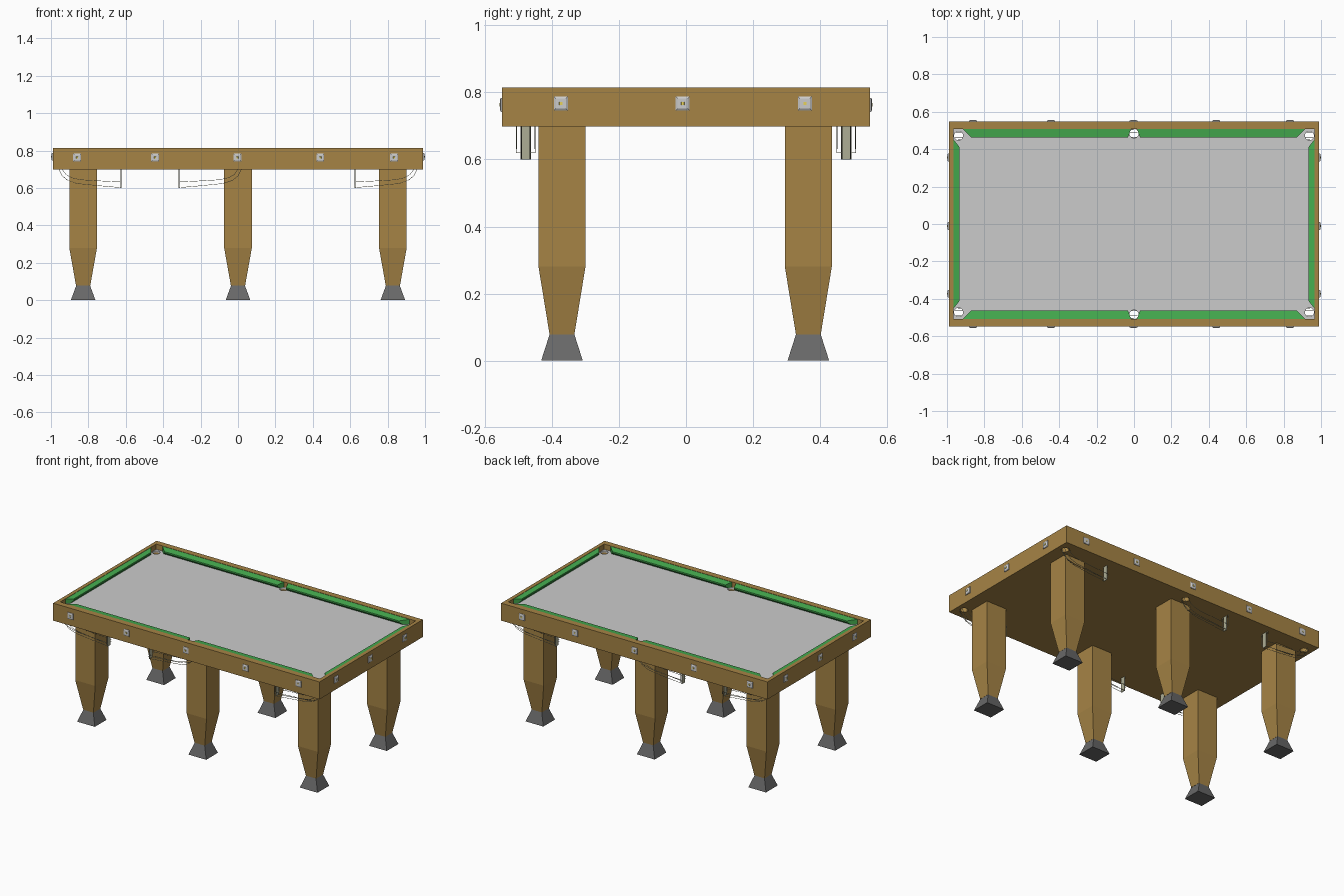
import bpy, bmesh
from math import radians
from mathutils import Matrix, Vector

if "Cube" in bpy.data.objects:
    bpy.data.objects.remove(bpy.data.objects["Cube"])


def material(name, rgb):
    m = bpy.data.materials.new(name)
    m.diffuse_color = (*rgb, 1)
    m.use_nodes = True
    m.node_tree.nodes["Principled BSDF"].inputs["Base Color"].default_value = m.diffuse_color
    return m


WOOD = material("wood", (0.38, 0.23, 0.06))
GREEN = material("green_cloth", (0.06, 0.42, 0.08))
BLACK = material("black_rubber", (0.14, 0.14, 0.14))
GOLD = material("brass", (0.80, 0.65, 0.10))
OLIVE = material("rack_metal", (0.42, 0.42, 0.30))


def finish(name, bm, mat=None):
    bmesh.ops.recalc_face_normals(bm, faces=bm.faces)
    me = bpy.data.meshes.new(name)
    bm.to_mesh(me)
    bm.free()
    ob = bpy.data.objects.new(name, me)
    bpy.context.collection.objects.link(ob)
    if mat:
        me.materials.append(mat)
    return ob


def loft(name, rings, mat=None, matrix=Matrix()):
    """Skin a solid through rings of points."""
    bm = bmesh.new()
    vs = [[bm.verts.new(matrix @ Vector(p)) for p in r] for r in rings]
    n = len(vs[0])
    for a, b in zip(vs, vs[1:]):
        for i in range(n):
            j = (i + 1) % n
            bm.faces.new((a[i], a[j], b[j], b[i]))
    bm.faces.new(vs[0])
    bm.faces.new(vs[-1])
    return finish(name, bm, mat)


def rect(z, hx, hy):
    return [(-hx, -hy, z), (hx, -hy, z), (hx, hy, z), (-hx, hy, z)]


def box(name, hx, hy, z0, z1, mat=None, loc=(0, 0, 0)):
    return loft(name, [rect(z0, hx, hy), rect(z1, hx, hy)], mat, Matrix.Translation(loc))


def cut(ob, cutter):
    mod = ob.modifiers.new("cut", 'BOOLEAN')
    mod.operation = 'DIFFERENCE'
    mod.solver = 'EXACT'
    mod.object = cutter
    bpy.context.view_layer.objects.active = ob
    bpy.ops.object.modifier_apply(modifier=mod.name)


def wire(name, pts, r=0.0013):
    cu = bpy.data.curves.new(name, 'CURVE')
    cu.dimensions = '3D'
    cu.bevel_depth = r
    cu.bevel_resolution = 1
    cu.use_fill_caps = True
    sp = cu.splines.new('POLY')
    sp.points.add(len(pts) - 1)
    for p, co in zip(sp.points, pts):
        p.co = (*co, 1)
    cu.materials.append(OLIVE)
    bpy.context.collection.objects.link(bpy.data.objects.new(name, cu))


BOTTOM, BED, TOP = 0.698, 0.78, 0.815
IN_X, IN_Y = 0.965, 0.509

# Cutters: playing well and six through pockets
well = box("well_cutter", IN_X, IN_Y, BED - 0.012, 0.9)
bm = bmesh.new()
for sy in (-1, 1):
    for x, y in ((-0.938, 0.472), (0, 0.484), (0.938, 0.472)):
        bmesh.ops.create_cone(bm, cap_ends=True, segments=24, radius1=0.024, radius2=0.024,
                              depth=0.4, matrix=Matrix.Translation((x, sy * y, 0.75)))
pockets = finish("pocket_cutter", bm)

# Wooden frame and grey bed
frame = box("table_frame", 0.99, 0.549, BOTTOM, TOP, WOOD)
cut(frame, well)
cut(frame, pockets)
bed = box("playing_bed", IN_X, IN_Y, BED - 0.012, BED)
cut(bed, pockets)
for c in (well, pockets):
    bpy.data.objects.remove(c)


def cushion(name, nose_d, back_d, nose, back, place):
    """Undercut cushion; nose and back are (start, end) along its rail."""
    mid = nose_d + 0.4 * (back_d - nose_d)
    profile = [(back_d, BED), (back_d, 0.813), (nose_d, 0.807), (nose_d, 0.798), (mid, BED)]
    rings = []
    for e in (0, 1):
        ring = []
        for d, z in profile:
            t = (d - nose_d) / (back_d - nose_d)
            ring.append(place(nose[e] + t * (back[e] - nose[e]), d, z))
        rings.append(ring)
    loft(name, rings, GREEN)


# Four long cushions and two end cushions
for s in (-1, 1):
    for h in (-1, 1):
        cushion("long_cushion", 0.463, IN_Y, (0.032, 0.872), (0.016, 0.918),
                lambda u, d, z: (h * u, s * d, z))
    cushion("end_cushion", 0.932, IN_X, (-0.41, 0.41), (-0.452, 0.452),
            lambda u, d, z: (s * d, u, z))

# Six tapered legs with flared feet
for x in (-0.828, 0, 0.828):
    for y in (-0.37, 0.365):
        at = Matrix.Translation((x, y, 0))
        loft("leg", [rect(0.078, 0.038, 0.037), rect(0.28, 0.074, 0.070),
                     rect(BOTTOM, 0.074, 0.070)], WOOD, at)
        loft("foot", [rect(0, 0.066, 0.062), rect(0.078, 0.037, 0.037)], BLACK, at)


def marker(x, y, z, turn, out):
    m = Matrix.Translation((x, y, z)) @ Matrix.Rotation(radians(turn), 4, 'Z') \
        @ Matrix.Rotation(radians(90), 4, 'X')
    loft("marker_plate", [rect(0, 0.021, 0.021), rect(out * 0.4, 0.021, 0.021),
                          rect(out * 0.8, 0.015, 0.015)], None, m)
    loft("marker_stud", [rect(out * 0.5, 0.007, 0.007), rect(out, 0.004, 0.004)], GOLD, m)


# Square markers round the frame
for x in (-0.86, -0.443, -0.003, 0.44, 0.835):
    marker(x, -0.549, 0.763, 0, 0.008)
    marker(x, 0.549, 0.763, 180, 0.008)
for y in (-0.373, -0.01, 0.355):
    marker(0.99, y, 0.767, 90, 0.01)
    marker(-0.99, y, 0.767, -90, 0.01)

# Ball racks hanging under the pockets
LOW = [(-0.018, 0.70), (0.0, 0.665), (0.03, 0.641), (0.08, 0.624), (0.2, 0.612), (0.315, 0.602)]
HIGH = [(0.0, 0.70), (0.02, 0.672), (0.05, 0.655), (0.1, 0.644), (0.2, 0.638), (0.315, 0.632)]
for s in (-1, 1):
    for px, run in ((-0.94, 1), (0, -1), (0.94, -1)):
        y0 = s * 0.478
        for name, path, off in (("rack_floor_rail", LOW, 0.013), ("rack_side_rail", HIGH, 0.027)):
            for side in (-off, off):
                wire(name, [(px + run * d, y0 + side, z) for d, z in path])
        ex = px + run * 0.315
        wire("rack_hoop", [(ex, y0 - 0.028, 0.70), (ex, y0 - 0.028, 0.62),
                           (ex, y0 + 0.028, 0.62), (ex, y0 + 0.028, 0.70)])
        box("rack_end_plate", 0.002, 0.016, 0.60, BOTTOM, OLIVE, (ex, y0, 0))
